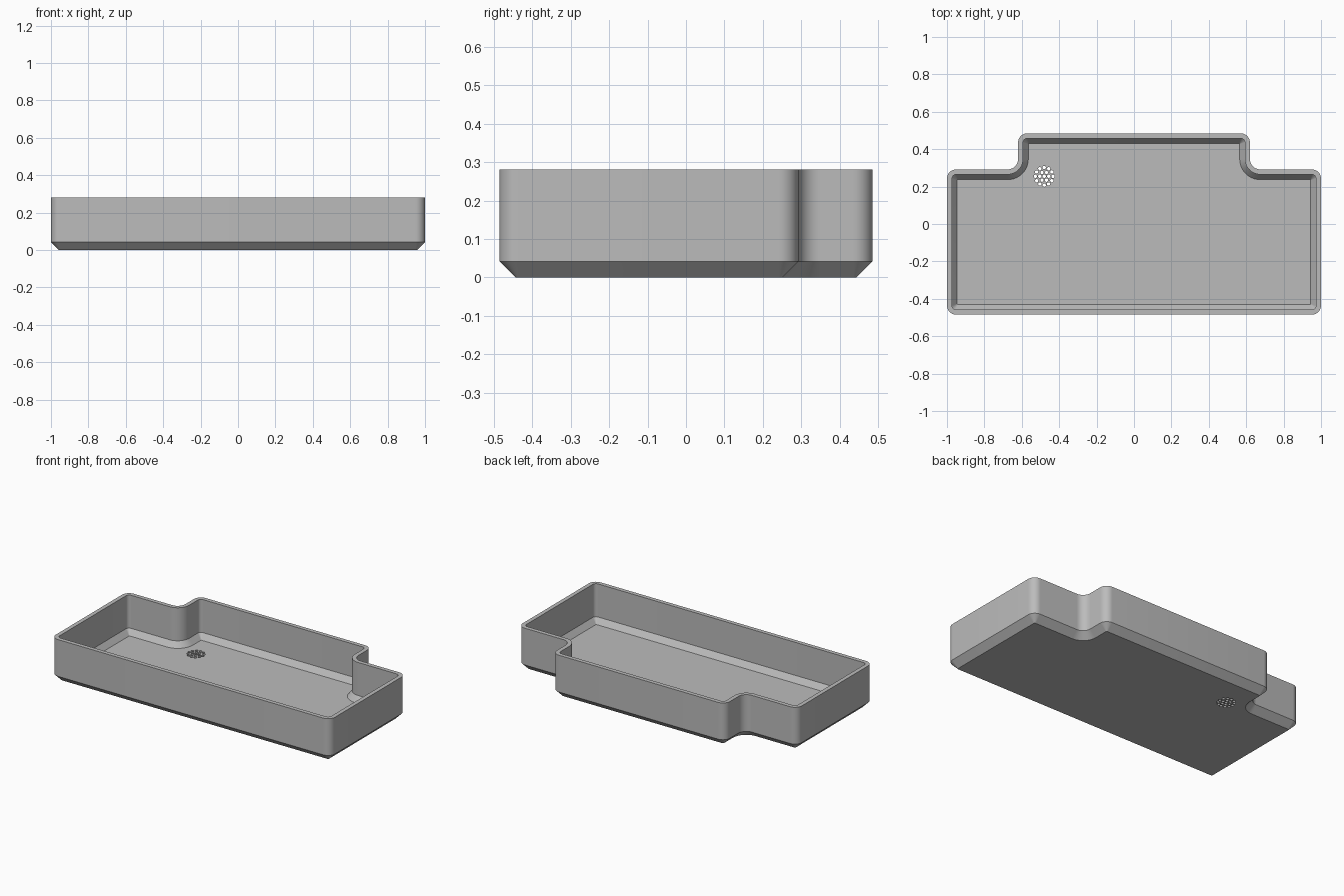
import bpy, bmesh, math
from mathutils import Vector

cube = bpy.data.objects.get("Cube")
if cube:
    bpy.data.objects.remove(cube, do_unlink=True)

grey = bpy.data.materials.new("plain grey")
grey.use_nodes = True
colour = (0.5, 0.5, 0.5, 1)
grey.diffuse_color = colour
grey.node_tree.nodes["Principled BSDF"].inputs["Base Color"].default_value = colour

# Half of the stepped footprint, front to back; the other half is mirrored
HALF = [(1, -0.485), (1, 0.292), (0.62, 0.292), (0.62, 0.485)]
CORNERS = [Vector(p) for p in HALF + [(-x, y) for x, y in reversed(HALF)]]
CONVEX_R, CONCAVE_R, STEPS = 0.05, 0.055, 10


def outline(inset):
    """Footprint moved inward, with rounded corners."""
    pts = []
    for i, p in enumerate(CORNERS):
        nxt = CORNERS[(i + 1) % len(CORNERS)]
        a = (CORNERS[i - 1] - p).normalized()
        b = (nxt - p).normalized()
        convex = b.cross(a) > 0
        side = 1 if convex else -1
        r = max(CONVEX_R - inset, 0.003) if convex else CONCAVE_R + inset
        centre = p + (a + b) * (side * inset + r)
        for k in range(STEPS + 1):
            t = k / STEPS * math.pi / 2
            pts.append(centre - (b * math.cos(t) + a * math.sin(t)) * r)
    return pts


def make_object(name, bm):
    bmesh.ops.recalc_face_normals(bm, faces=bm.faces)
    mesh = bpy.data.meshes.new(name)
    bm.to_mesh(mesh)
    bm.free()
    mesh.materials.append(grey)
    obj = bpy.data.objects.new(name, mesh)
    bpy.context.collection.objects.link(obj)
    return obj


# Tray shell: (inset, height) section from underside, over the rim, to the floor
SECTION = [(0.042, 0), (0, 0.042), (0, 0.28),
           (0.027, 0.28), (0.027, 0.066), (0.055, 0.03)]
bm = bmesh.new()
loops = [[bm.verts.new((p.x, p.y, z)) for p in outline(inset)] for inset, z in SECTION]
for low, high in zip(loops, loops[1:]):
    for i in range(len(low)):
        j = (i + 1) % len(low)
        bm.faces.new((low[i], low[j], high[j], high[i]))
bm.faces.new(loops[0])
bm.faces.new(loops[-1])
tray = make_object("tray", bm)

# Drain holes: a centre hole and two rings
bm = bmesh.new()
for count, ring in ((1, 0), (6, 0.024), (12, 0.047)):
    for k in range(count):
        angle = math.tau * k / count
        drill = bmesh.ops.create_cone(bm, cap_ends=True, segments=16,
                                      radius1=0.009, radius2=0.009, depth=0.2)
        bmesh.ops.translate(bm, verts=drill["verts"],
                            vec=(-0.48 + ring * math.cos(angle),
                                 0.255 + ring * math.sin(angle), 0))
cutter = make_object("drain_cutter", bm)
cutter.hide_render = True

bpy.context.view_layer.objects.active = tray
tray.select_set(True)
cut = tray.modifiers.new("drain holes", "BOOLEAN")
cut.operation = "DIFFERENCE"
cut.solver = "EXACT"
cut.object = cutter
bpy.ops.object.modifier_apply(modifier=cut.name)
bpy.data.objects.remove(cutter, do_unlink=True)

# Smooth round corners, crisp rim and chamfers
bpy.ops.object.shade_smooth_by_angle(angle=math.radians(30))
